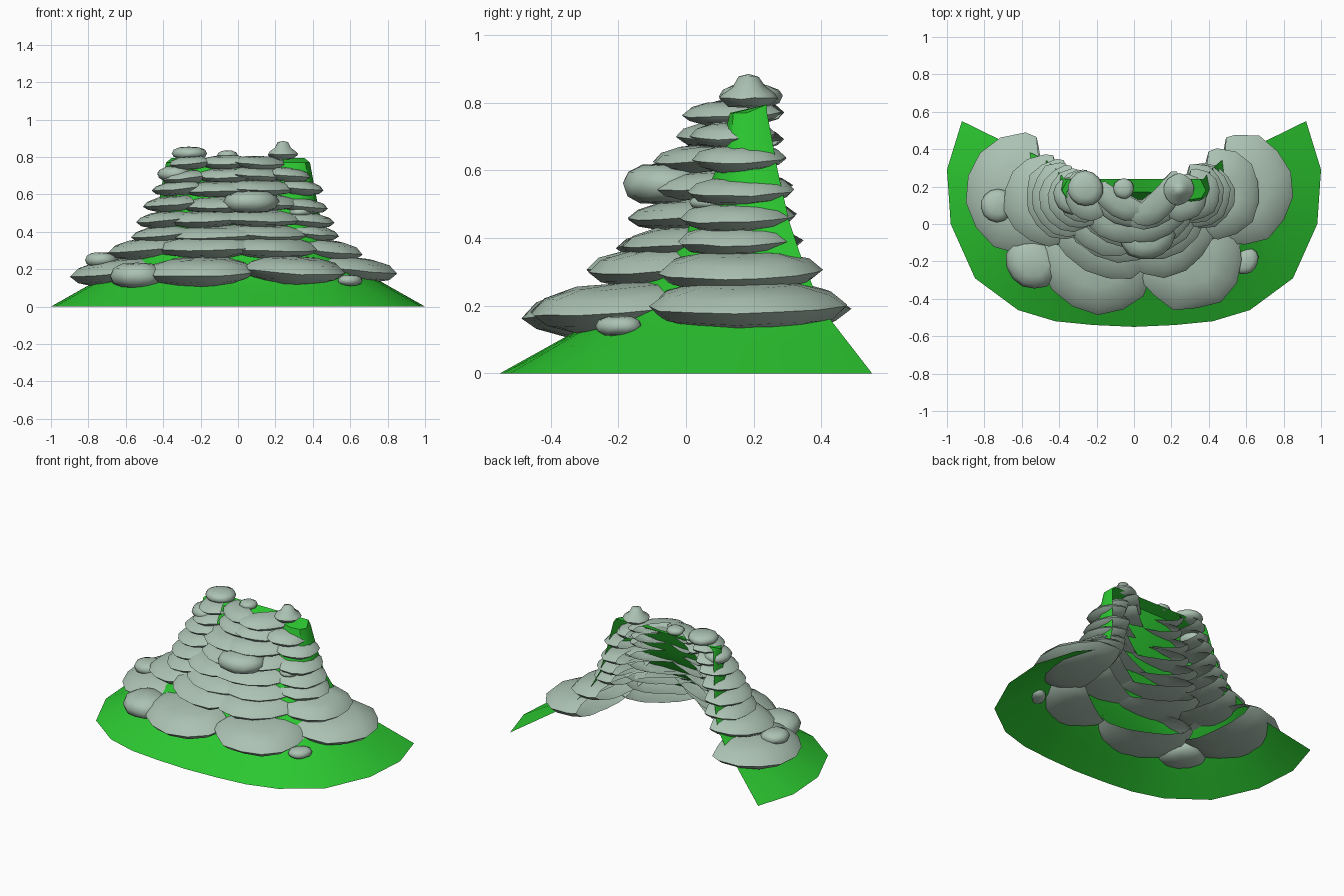
import bpy, bmesh, math, random
from mathutils import Matrix, Vector

if "Cube" in bpy.data.objects:
    bpy.data.objects.remove(bpy.data.objects["Cube"])

random.seed(4)


def material(name, rgb):
    m = bpy.data.materials.new(name)
    m.diffuse_color = (*rgb, 1)
    m.use_nodes = True
    m.node_tree.nodes["Principled BSDF"].inputs["Base Color"].default_value = m.diffuse_color
    return m


GREEN = material("grass", (0.025, 0.58, 0.03))
STONE = material("stone", (0.41, 0.54, 0.45))


def add_object(name, bm, mat, angle):
    me = bpy.data.meshes.new(name)
    bm.to_mesh(me)
    bm.free()
    ob = bpy.data.objects.new(name, me)
    bpy.context.collection.objects.link(ob)
    me.materials.append(mat)
    bpy.ops.object.select_all(action='DESELECT')
    ob.select_set(True)
    bpy.context.view_layer.objects.active = ob
    bpy.ops.object.shade_smooth_by_angle(angle=math.radians(angle))
    return ob


# Grassy slope: open-backed sheet lofted from the foot outline to the crest
foot = [(0, -.55), (.22, -.54), (.42, -.52), (.62, -.46), (.85, -.29), (.98, 0), (1, .29), (.92, .55)]
crest = [(0, .17), (.08, .17), (.16, .16), (.23, .15), (.30, .13), (.36, .14), (.385, .18), (.37, .24)]
# height, inward progress in x, inward progress in y
steps = [(0, 0, 0), (.08, .23, .2), (.16, .46, .4), (.24, .66, .54), (.32, .80, .65),
         (.45, .90, .79), (.6, .95, .9), (.77, 1, 1)]


def both_sides(half):
    return [(-x, y) for x, y in half[:0:-1]] + half


bm = bmesh.new()
rings = []
for z, sx, sy in steps:
    rings.append([bm.verts.new((a[0] + (b[0] - a[0]) * sx, a[1] + (b[1] - a[1]) * sy, z))
                  for a, b in zip(both_sides(foot), both_sides(crest))])
rings.append([bm.verts.new((x * .92, .24, .795)) for x, y in both_sides(crest)])
for lo, hi in zip(rings, rings[1:]):
    for i in range(len(lo) - 1):
        bm.faces.new((lo[i], lo[i + 1], hi[i + 1], hi[i]))
add_object("grass_slope", bm, GREEN, 40)

LENS = [(.55, -.85), (.86, -.5), (1, 0), (.84, .55), (.5, .9)]
ROUND = [(.6, -.9), (.9, -.55), (1, 0), (.88, .55), (.55, .9)]
PEAK = [(.7, -.9), (1, -.45), (.9, -.15), (.55, .25), (.35, .85)]


# Faceted stone; local +x points out of the slope, a buried back can be cut off
def stone(name, x, y, z, rt, rr, h, cut=-.4, tilt=6, profile=LENS, jitter=.04):
    n = 14
    bm = bmesh.new()
    wob = [1 + random.uniform(-jitter, jitter) for _ in range(n)]
    loops = []
    for r, zz in profile:
        loops.append([bm.verts.new((r * wob[i] * math.cos(2 * math.pi * i / n),
                                    r * wob[i] * math.sin(2 * math.pi * i / n),
                                    zz + random.uniform(-.06, .06))) for i in range(n)])
    for lo, hi in zip(loops, loops[1:]):
        for i in range(n):
            j = (i + 1) % n
            bm.faces.new((lo[i], lo[j], hi[j], hi[i]))
    for loop, zz in ((loops[0][::-1], -1), (loops[-1], 1)):
        c = bm.verts.new((0, 0, zz))
        for i in range(n):
            bm.faces.new((loop[i], loop[(i + 1) % n], c))
    if cut is not None:
        bmesh.ops.bisect_plane(bm, geom=bm.verts[:] + bm.edges[:] + bm.faces[:],
                               plane_co=(cut, 0, 0), plane_no=(-1, 0, 0), clear_outer=True)
    heading = math.atan2(y - .25, x)
    bm.transform(Matrix.Translation((x, y, z)) @ Matrix.Rotation(heading, 4, 'Z')
                 @ Matrix.Rotation(math.radians(tilt), 4, 'Y')
                 @ Matrix.Diagonal((rr, rt, h, 1)))
    add_object(name, bm, STONE, 60)


# Bottom course of large slabs
for i, a in enumerate([(-.60, .16, .185, .33, .31, .075), (-.21, -.19, .185, .32, .28, .078),
                       (.30, -.18, .195, .29, .28, .072), (.57, .18, .20, .30, .28, .07)]):
    stone(f"base_slab_{i + 1}", *a, tilt=5)

# Upper courses: height, right and left reach, front reach, (angle, width, depth) of each stone
courses = [
    (.31, .68, .71, -.29, [(9, .24, .23), (66, .27, .23), (112, .30, .23), (166, .25, .23)]),
    (.395, .55, .60, -.19, [(13, .18, .18), (62, .25, .19), (110, .28, .19), (162, .22, .19)]),
    (.47, .525, .565, -.16, [(13, .17, .17), (70, .26, .18), (118, .24, .17), (162, .20, .17)]),
    (.55, .49, .53, -.11, [(13, .16, .16), (62, .22, .16), (106, .24, .16), (159, .18, .16)]),
    (.63, .475, .49, -.08, [(15, .14, .14), (66, .21, .14), (112, .21, .14), (157, .16, .15)]),
    (.70, .435, .45, 0, [(30, .13, .12), (64, .18, .13), (104, .17, .12), (153, .14, .13)]),
    (.77, .42, .43, .04, [(62, .18, .11), (106, .16, .10), (148, .14, .12)]),
]
for c, (z, right, left, front, items) in enumerate(courses):
    h = .058 if c == 0 else .048 - .002 * c
    for k, (deg, rt, rr) in enumerate(items):
        t = math.radians(deg)
        ax = right if deg < 90 else left
        tip = Vector((ax * math.cos(t), .19 - (.19 - front) * math.sin(t)))
        d = (tip - Vector((0, .25))).normalized()
        p = tip - d * rr
        stone(f"course_{c + 2}_stone_{k + 1}", p.x, p.y, z + random.uniform(-.01, .01), rt, rr, h)

# Loose boulders on the slope and along the crest
boulders = [(-.54, -.2, .165, .15, .14, .07), (.60, -.2, .14, .075, .06, .03),
            (-.73, .1, .25, .09, .09, .04), (.07, -.06, .56, .15, .13, .06),
            (-.34, .15, .71, .10, .09, .04), (.33, .07, .505, .06, .06, .022),
            (-.26, .19, .82, .095, .095, .035), (-.055, .19, .81, .055, .055, .025)]
for i, b in enumerate(boulders):
    stone(f"boulder_{i + 1}", *b, cut=None, tilt=0, profile=ROUND, jitter=.03)

# Peaked rock on the crest
stone("crest_rock", .24, .185, .835, .085, .08, .05, cut=None, tilt=0, profile=PEAK)
